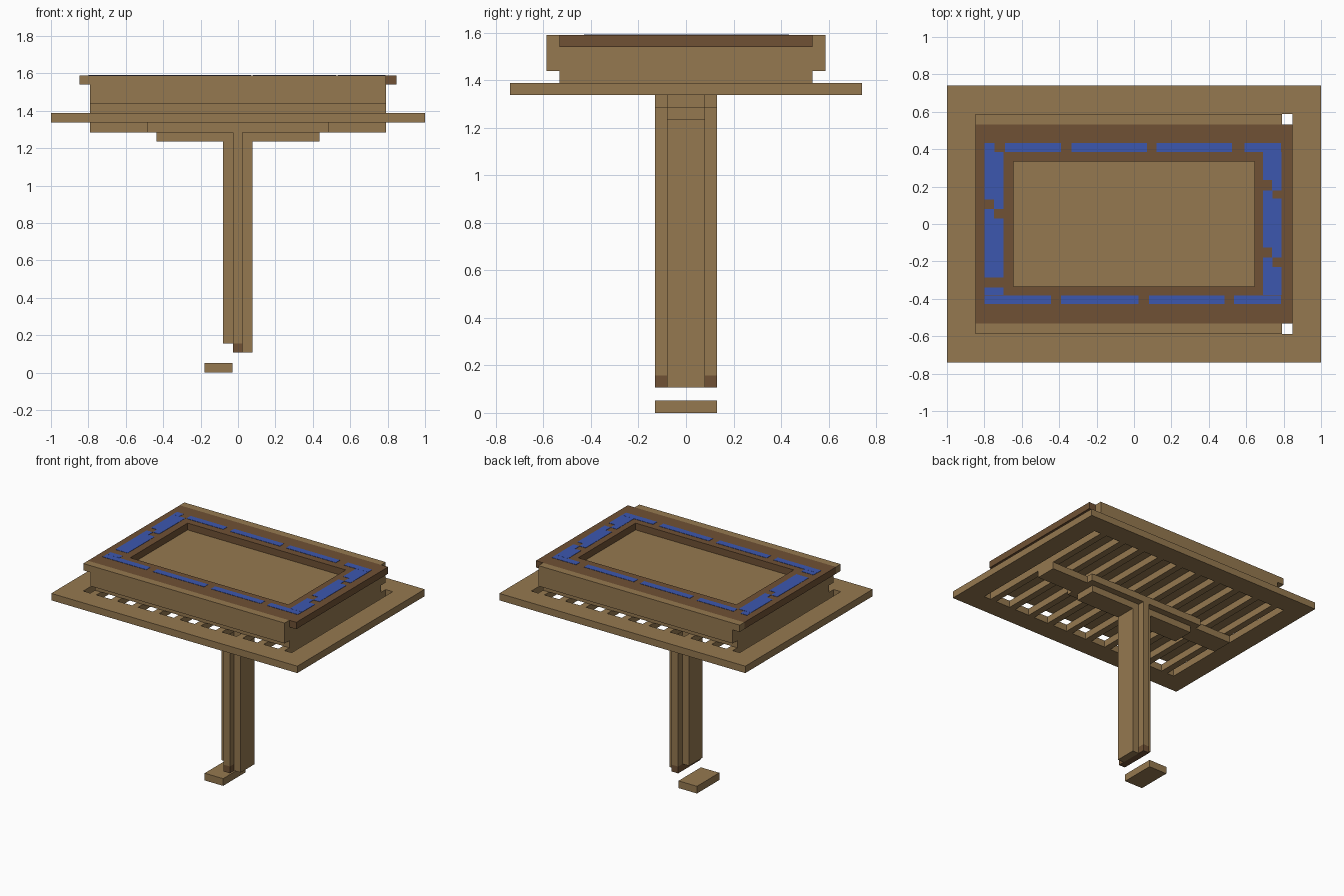
import bpy, bmesh

old = bpy.data.objects.get("Cube")
if old:
    bpy.data.objects.remove(old)


def material(name, rgb):
    m = bpy.data.materials.new(name)
    m.use_nodes = True
    m.diffuse_color = (*rgb, 1)
    m.node_tree.nodes["Principled BSDF"].inputs["Base Color"].default_value = (*rgb, 1)
    return m


oak = material("light wood", (0.30, 0.19, 0.08))
walnut = material("dark wood", (0.16, 0.083, 0.035))
blue = material("blue inlay", (0.045, 0.095, 0.43))


def boxes(name, mat, spans):
    """One object made of boxes, each given as (x0, x1, y0, y1, z0, z1)."""
    bm = bmesh.new()
    for x0, x1, y0, y1, z0, z1 in spans:
        cube = bmesh.ops.create_cube(bm, size=1)["verts"]
        bmesh.ops.scale(bm, vec=(x1 - x0, y1 - y0, z1 - z0), verts=cube)
        bmesh.ops.translate(bm, vec=((x0 + x1) / 2, (y0 + y1) / 2, (z0 + z1) / 2), verts=cube)
    mesh = bpy.data.meshes.new(name)
    bm.to_mesh(mesh)
    bm.free()
    mesh.materials.append(mat)
    ob = bpy.data.objects.new(name, mesh)
    bpy.context.collection.objects.link(ob)
    return ob


def ring(name, mat, X, Y, x, y, z0, z1):
    """Rectangular frame with outer half sizes X, Y and inner x, y."""
    bm = bmesh.new()
    loops = []
    for a, b, z in ((X, Y, z0), (X, Y, z1), (x, y, z1), (x, y, z0)):
        loops.append([bm.verts.new((i * a, j * b, z))
                      for i, j in ((-1, -1), (1, -1), (1, 1), (-1, 1))])
    for k in range(4):
        p, q = loops[k], loops[(k + 1) % 4]
        for i in range(4):
            n = (i + 1) % 4
            bm.faces.new((p[i], p[n], q[n], q[i]))
    bmesh.ops.recalc_face_normals(bm, faces=bm.faces)
    mesh = bpy.data.meshes.new(name)
    bm.to_mesh(mesh)
    bm.free()
    mesh.materials.append(mat)
    ob = bpy.data.objects.new(name, mesh)
    bpy.context.collection.objects.link(ob)


TOP = 1.59
# Wide outer board with its opening, and the cross slats bridging it
ring("outer_board", oak, 1, 0.74, 0.847, 0.587, 1.337, 1.388)
boxes("slats", oak, [(-0.79 + i * 0.17, -0.74 + i * 0.17, -0.587, 0.587, 1.337, 1.388)
                     for i in range(10)])

# Table body, side rails and dark top frame around the sunken floor
boxes("table_body", oak, [(-0.79, 0.79, -0.533, 0.533, 1.388, 1.54)])
for side, s in (("front", -1), ("back", 1)):
    y0, y1 = sorted((s * 0.533, s * 0.587))
    boxes(side + "_rail", oak, [(-0.79, 0.79, y0, y1, 1.44, 1.54),
                                (-0.847, 0.79, y0, y1, 1.54, TOP)])
ring("top_frame", walnut, 0.847, 0.533, 0.643, 0.333, 1.54, TOP)

# Blue inlay dashes on the top frame: rows along x, columns along y
rows = {0.41: [(-0.8, -0.745), (-0.69, -0.39), (-0.335, 0.07), (0.12, 0.525), (0.59, 0.787)],
        -0.405: [(-0.8, -0.445), (-0.39, 0.025), (0.08, 0.485), (0.535, 0.787)]}
columns = {-0.773: [(0.13, 0.385), (-0.285, 0.08), (-0.38, -0.34)],
           -0.723: [(0.08, 0.385), (-0.285, 0.03), (-0.38, -0.34)],
           0.715: [(0.235, 0.385), (-0.125, 0.18), (-0.38, -0.18)],
           0.763: [(0.18, 0.385), (-0.18, 0.135), (-0.38, -0.23)]}
plates = [(a, b, y - 0.024, y + 0.024, TOP - 0.002, TOP + 0.002)
          for y, dashes in rows.items() for a, b in dashes]
plates += [(x - 0.025, x + 0.025, a, b, TOP - 0.002, TOP + 0.002)
           for x, dashes in columns.items() for a, b in dashes]
boxes("inlay", blue, plates)

# Stepped beams under the slats
boxes("long_beam", oak, [(-0.79, 0.79, -0.08, 0.08, 1.285, 1.337)])
boxes("side_beams", oak, [(-0.485, 0.485, -0.13, -0.08, 1.285, 1.337),
                          (-0.485, 0.485, 0.08, 0.13, 1.285, 1.337)])
boxes("short_beam", oak, [(-0.437, 0.437, -0.08, 0.08, 1.235, 1.285)])

# Cross-shaped post, its dark foot and the loose block below
boxes("post_fin", oak, [(-0.027, 0.025, -0.13, 0.13, 0.157, 1.285)])
boxes("post_sides", oak, [(-0.08, -0.027, -0.08, 0.08, 0.157, 1.235),
                          (0.025, 0.077, -0.08, 0.08, 0.107, 1.235)])
boxes("post_foot", walnut, [(-0.027, 0.025, -0.13, 0.13, 0.107, 0.157)])
boxes("loose_block", oak, [(-0.18, -0.03, -0.13, 0.13, 0, 0.053)])
